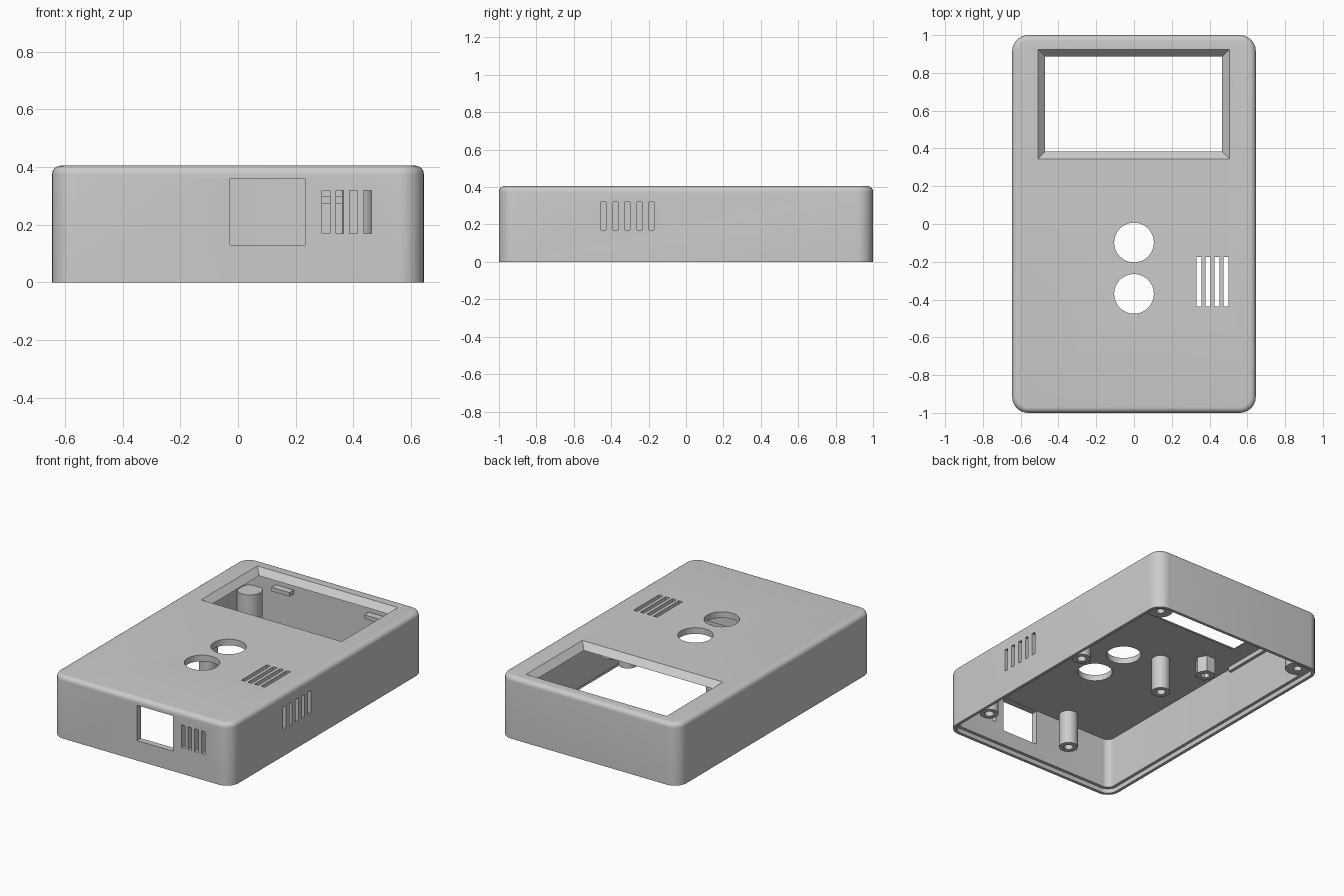
import bpy, bmesh, math

cube = bpy.data.objects.get("Cube")
if cube:
    bpy.data.objects.remove(cube, do_unlink=True)

grey = bpy.data.materials.new("plain_grey")
grey.use_nodes = True
colour = (0.6, 0.6, 0.6, 1)
grey.diffuse_color = colour
grey.node_tree.nodes["Principled BSDF"].inputs["Base Color"].default_value = colour

HX, HY, H = 0.645, 1.0, 0.405      # outer half sizes and height
WALL, CORNER, FILLET = 0.04, 0.085, 0.03
CEIL = H - WALL


def rounded_ring(inset, z, n=8):
    r = max(CORNER - inset, 0.01)
    cx, cy = HX - inset - r, HY - inset - r
    pts = []
    for k, (sx, sy) in enumerate([(1, 1), (-1, 1), (-1, -1), (1, -1)]):
        for i in range(n + 1):
            a = (k + i / n) * math.pi / 2
            pts.append((sx * cx + r * math.cos(a), sy * cy + r * math.sin(a), z))
    return pts


def circle_ring(x, y, r, z, n=32):
    return [(x + r * math.cos(2 * math.pi * i / n), y + r * math.sin(2 * math.pi * i / n), z)
            for i in range(n)]


def rect_ring(x0, x1, y0, y1, z):
    return [(x0, y0, z), (x1, y0, z), (x1, y1, z), (x0, y1, z)]


def loft(bm, rings):
    """Skin a stack of rings and cap both ends."""
    loops = [[bm.verts.new(p) for p in ring] for ring in rings]
    for a, b in zip(loops, loops[1:]):
        for i in range(len(a)):
            j = (i + 1) % len(a)
            bm.faces.new((a[i], a[j], b[j], b[i]))
    bm.faces.new(list(reversed(loops[0])))
    bm.faces.new(loops[-1])


def box(bm, x0, x1, y0, y1, z0, z1):
    loft(bm, [rect_ring(x0, x1, y0, y1, z0), rect_ring(x0, x1, y0, y1, z1)])


def finish(bm, name):
    bmesh.ops.recalc_face_normals(bm, faces=bm.faces[:])
    mesh = bpy.data.meshes.new(name)
    bm.to_mesh(mesh)
    bm.free()
    mesh.materials.append(grey)
    obj = bpy.data.objects.new(name, mesh)
    bpy.context.collection.objects.link(obj)
    return obj


def smooth(obj):
    bpy.ops.object.select_all(action='DESELECT')
    obj.select_set(True)
    bpy.context.view_layer.objects.active = obj
    bpy.ops.object.shade_smooth_by_angle(angle=math.radians(32))


def bored_post(name, x, y, r, bore, z0, z1, sides=32):
    bm = bmesh.new()
    loft(bm, [circle_ring(x, y, rad, z, sides) for rad, z in
              [(r, z1), (r, z0), (bore, z0), (bore, z0 + 0.08)]])
    smooth(finish(bm, name))


# Hollow case, open underneath, with a stepped rim and filleted top
bm = bmesh.new()
rings = [rounded_ring(WALL, CEIL), rounded_ring(WALL, 0.03),
         rounded_ring(WALL / 2, 0.03), rounded_ring(WALL / 2, 0)]
rings.append(rounded_ring(0, 0))
for i in range(7):
    a = i / 6 * math.pi / 2
    rings.append(rounded_ring(FILLET * (1 - math.cos(a)), H - FILLET * (1 - math.sin(a))))
loft(bm, rings)
case = finish(bm, "case_shell")

# Openings: screen, two buttons, port and vents
bm = bmesh.new()
inner, outer = (-0.47, 0.467, 0.385, 0.888), (-0.508, 0.506, 0.345, 0.925)
loft(bm, [rect_ring(*inner, 0.32), rect_ring(*inner, CEIL),
          rect_ring(*outer, H), rect_ring(*outer, H + 0.05)])
for y in (-0.098, -0.37):
    loft(bm, [circle_ring(0, y, 0.105, z, 48) for z in (0.3, 0.5)])
box(bm, -0.028, 0.232, -1.1, -0.9, 0.13, 0.36)
W = 0.0135
for i in range(4):
    x = 0.344 + i * 0.0477
    box(bm, x - W, x + W, -0.438, -0.175, 0.33, 0.5)
    x = 0.305 + i * 0.048
    box(bm, x - W, x + W, -1.1, -0.92, 0.17, 0.318)
for i in range(5):
    y = -0.442 + i * 0.0645
    box(bm, 0.56, 0.75, y - W, y + W, 0.17, 0.32)
cutter = finish(bm, "opening_cutter")
cutter.hide_render = True

cut = case.modifiers.new("openings", 'BOOLEAN')
cut.operation = 'DIFFERENCE'
cut.solver = 'EXACT'
cut.object = cutter
bpy.context.view_layer.update()
evaluated = case.evaluated_get(bpy.context.evaluated_depsgraph_get())
result = bpy.data.meshes.new_from_object(evaluated)
case.modifiers.clear()
case.data = result
bpy.data.objects.remove(cutter, do_unlink=True)
smooth(case)

# Circuit board posts hanging from the ceiling
for x, side in ((-0.213, "right"), (0.418, "left")):
    for y, end in ((-0.875, "front"), (0, "rear")):
        bored_post(f"board_post_{end}_{side}", x, y, 0.057, 0.028, 0.14, CEIL + 0.01)

# Screen posts, rear corner screw posts, screen clips and side ribs
for s, side in ((-1, "right"), (1, "left")):
    bored_post(f"screen_post_{side}", s * 0.425, 0.17, 0.063, 0.028, 0.26, CEIL + 0.01, 6)
    bored_post(f"corner_post_{side}", s * 0.545, 0.9, 0.075, 0.025, 0.03, 0.25)
    bm = bmesh.new()
    box(bm, s * 0.335 - 0.065, s * 0.335 + 0.065, 0.915, 0.97, 0.273, 0.298)
    finish(bm, f"screen_clip_{side}")
    bm = bmesh.new()
    x0, x1 = sorted((s * 0.585, s * 0.615))
    box(bm, x0, x1, 0.2, 0.8, 0.335, CEIL + 0.01)
    finish(bm, f"side_rib_{side}")
